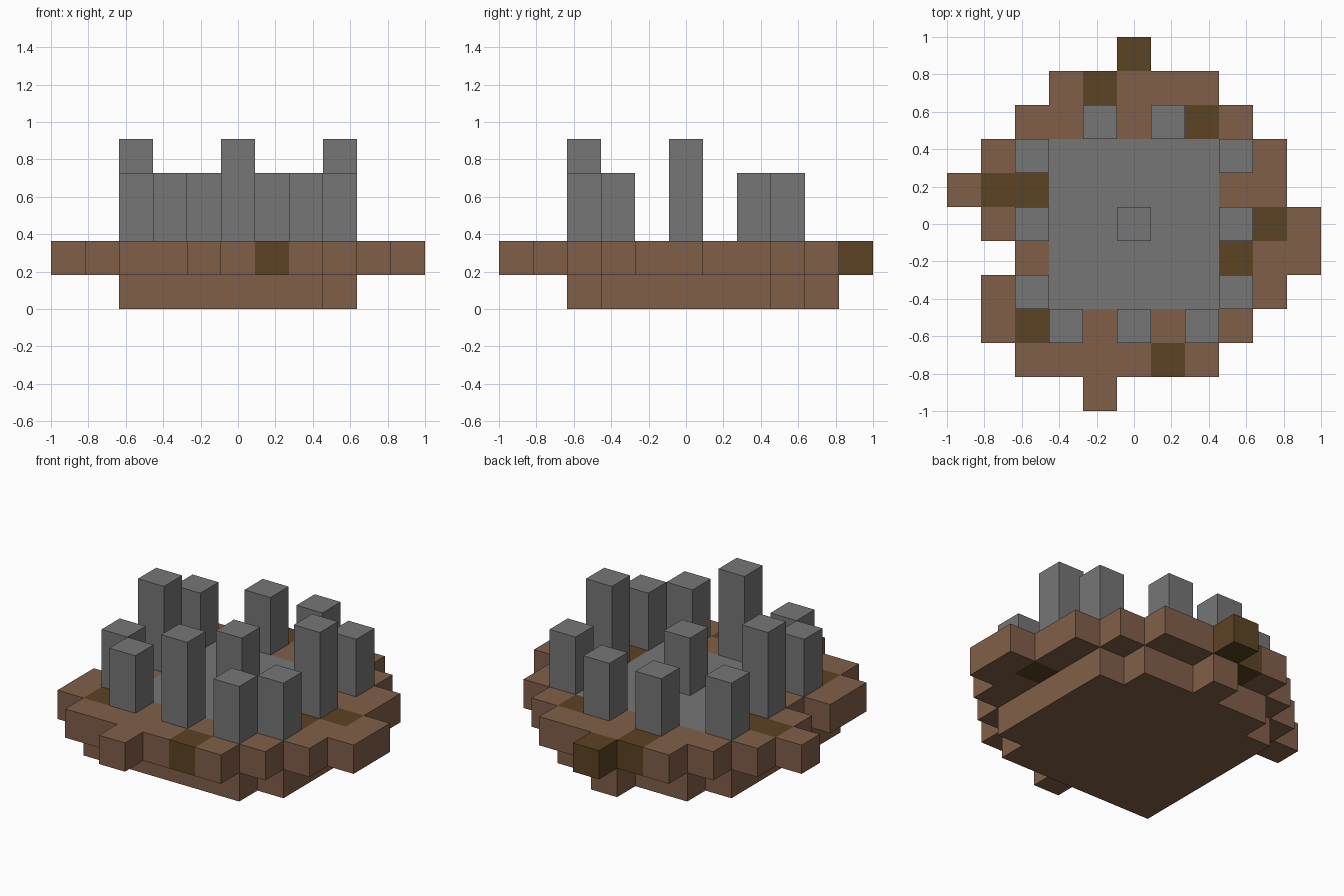
import bpy
import bmesh
from mathutils import Vector

if "Cube" in bpy.data.objects:
    bpy.data.objects.remove(bpy.data.objects["Cube"], do_unlink=True)

CELL = 2 / 11   # edge of one block
HALF = 5        # block index range is -HALF..HALF


def material(name, srgb):
    colour = [((c / 255 + 0.055) / 1.055) ** 2.4 for c in srgb] + [1]
    mat = bpy.data.materials.new(name)
    mat.use_nodes = True
    mat.diffuse_color = colour
    mat.node_tree.nodes["Principled BSDF"].inputs["Base Color"].default_value = colour
    return mat


MATERIALS = {
    "b": material("earth brown", (129, 95, 73)),
    "d": material("dark soil", (92, 67, 35)),
    "g": material("stone grey", (118, 118, 118)),
}
KEYS = list(MATERIALS)
AXES = [Vector(v) for v in ((1, 0, 0), (0, 1, 0), (0, 0, 1))]


def blocks(name, cells, z_low, z_high):
    """Build the outer skin of one layer of blocks; cells maps (i, j) to a material key."""
    bm = bmesh.new()
    size = Vector((CELL, CELL, z_high - z_low))
    for (i, j), key in cells.items():
        centre = Vector((i * CELL, j * CELL, (z_low + z_high) / 2))
        for a in range(3):
            for sign in (-1, 1):
                n = AXES[a] * sign
                if (i + n.x, j + n.y) in cells and a < 2:
                    continue
                u, v = AXES[(a + 1) % 3], AXES[(a + 2) % 3] * sign
                corners = [n - u - v, n + u - v, n + u + v, n - u + v]
                face = bm.faces.new([bm.verts.new(centre + c * size / 2) for c in corners])
                face.material_index = KEYS.index(key)
    bmesh.ops.remove_doubles(bm, verts=bm.verts, dist=CELL / 100)
    mesh = bpy.data.meshes.new(name)
    bm.to_mesh(mesh)
    bm.free()
    for key in KEYS:
        mesh.materials.append(MATERIALS[key])
    obj = bpy.data.objects.new(name, mesh)
    bpy.context.collection.objects.link(obj)
    return obj


def plan(rows):
    """Read a plan drawn back row first, left column at -x."""
    return {(c - HALF, HALF - r): key
            for r, row in enumerate(rows) for c, key in enumerate(row) if key != "."}


# Lower earth layer
blocks("earth_base", plan([
    "...........",
    ".....b.....",
    "...bbbbb...",
    "..bbbbbbb..",
    "..bbbbbbb..",
    "..bbbbbbb..",
    "..bbbbbbb..",
    "..bbbbbbb..",
    "..bbbbbb...",
]), 0, CELL)

# Ragged upper layer with dark patches and the flush stone floor
blocks("ground_platform", plan([
    ".....d.....",
    "...bdbbb...",
    "..bbbbbdb..",
    ".bbgggggbb.",
    "bddgggggbb.",
    ".bbgggggbdb",
    "..bgggggdbb",
    ".bbgggggbb.",
    ".bdbbbbbb..",
    "..bbbbdb...",
    "....b......",
]), CELL, 2 * CELL)

# Ring of standing stones around a central one
short = [(0, 0), (-1, 3), (1, 3), (-2, -3), (2, -3)]
short += [(x, y) for x in (-3, 3) for y in (-2, 2)]
tall = [(0, -3), (-3, 0), (3, 0)]
for label, spots, height in (("short_pillar", short, 2), ("tall_pillar", tall, 3)):
    for k, spot in enumerate(spots):
        blocks(f"{label}_{k + 1}", {spot: "g"}, 2 * CELL, (2 + height) * CELL)
